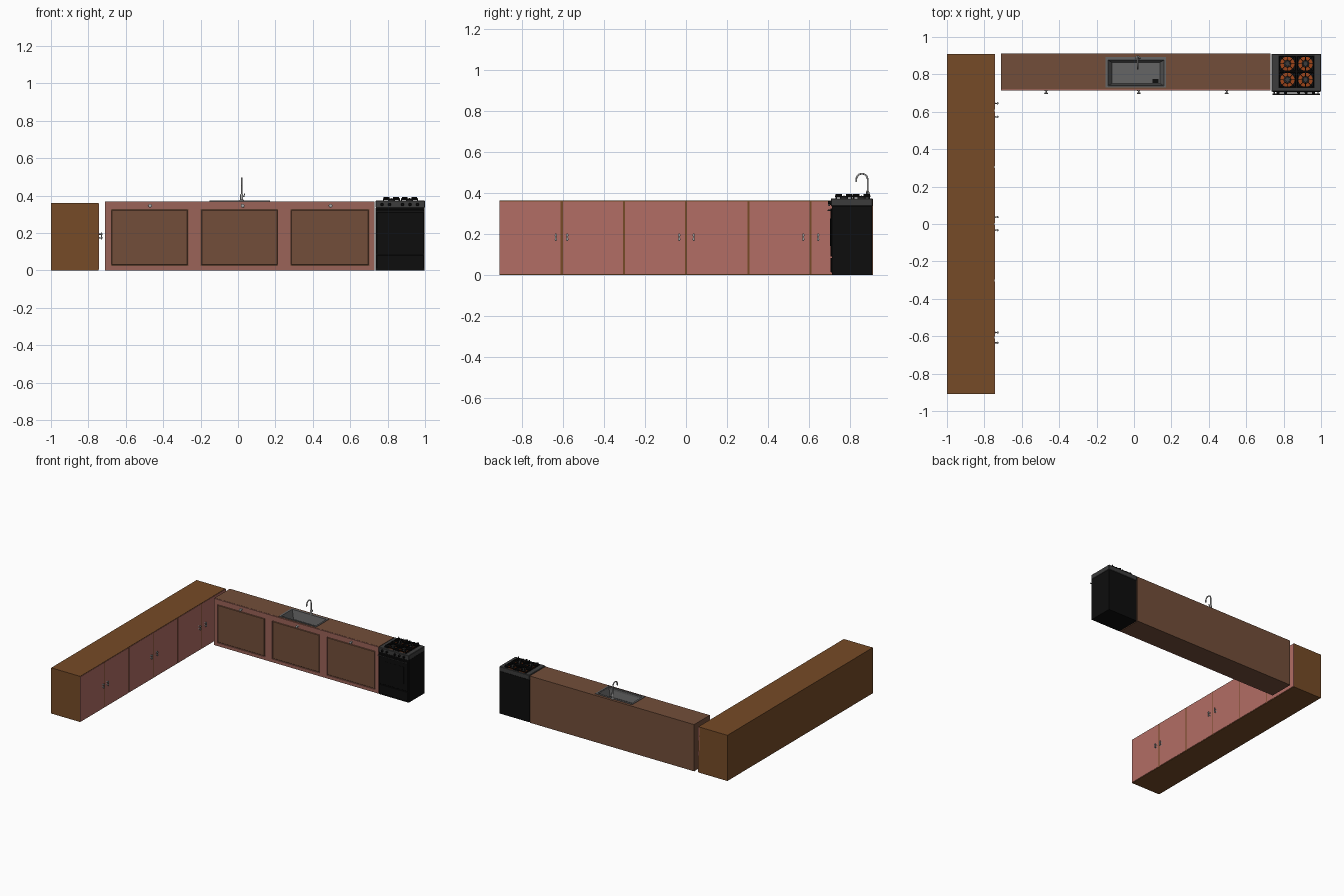
import bpy, bmesh, math
from mathutils import Vector, Matrix

if "Cube" in bpy.data.objects:
    bpy.data.objects.remove(bpy.data.objects["Cube"])


def mat(name, r, g, b):
    m = bpy.data.materials.new(name)
    m.diffuse_color = (r, g, b, 1)
    m.use_nodes = True
    m.node_tree.nodes["Principled BSDF"].inputs["Base Color"].default_value = m.diffuse_color
    return m


WOOD = mat("warm_wood", 0.18, 0.07, 0.02)
WOOD2 = mat("dull_wood", 0.17, 0.076, 0.042)
PINK = mat("door_pink", 0.45, 0.155, 0.13)
PINK2 = mat("frame_pink", 0.33, 0.127, 0.098)
BLACK = mat("black_enamel", 0.004, 0.004, 0.004)
DARK = mat("dark_steel", 0.045, 0.045, 0.045)
STEEL = mat("steel", 0.13, 0.13, 0.13)
CHROME = mat("chrome", 0.4, 0.4, 0.4)
ORANGE = mat("burner_orange", 0.35, 0.06, 0.01)


def finish(name, bm, material, smooth=False):
    bmesh.ops.recalc_face_normals(bm, faces=bm.faces)
    me = bpy.data.meshes.new(name)
    bm.to_mesh(me)
    bm.free()
    ob = bpy.data.objects.new(name, me)
    bpy.context.collection.objects.link(ob)
    me.materials.append(material)
    if smooth:
        activate(ob)
        bpy.ops.object.shade_smooth_by_angle(angle=math.radians(40))
    return ob


def activate(ob):
    bpy.ops.object.select_all(action='DESELECT')
    ob.select_set(True)
    bpy.context.view_layer.objects.active = ob


def add_box(bm, x, y, z, turn=0):
    c = Vector(((x[0] + x[1]) / 2, (y[0] + y[1]) / 2, (z[0] + z[1]) / 2))
    s = (x[1] - x[0], y[1] - y[0], z[1] - z[0])
    bmesh.ops.create_cube(bm, size=1, matrix=Matrix.Translation(c)
                          @ Matrix.Rotation(turn, 4, 'Z') @ Matrix.Diagonal((*s, 1)))


def box(name, x, y, z, material, bevel=0):
    bm = bmesh.new()
    add_box(bm, x, y, z)
    if bevel:
        bmesh.ops.bevel(bm, geom=bm.edges[:], offset=bevel, segments=1, affect='EDGES')
    return finish(name, bm, material)


def lathe(bm, profile, origin, axis, n=16):
    # profile holds (radius, distance along axis)
    rot = Vector((0, 0, 1)).rotation_difference(Vector(axis)).to_matrix()
    rings = [[bm.verts.new(Vector(origin) + rot @ Vector((r * math.cos(a), r * math.sin(a), h)))
              for a in (2 * math.pi * i / n for i in range(n))] for r, h in profile]
    skin(bm, rings)


def skin(bm, rings):
    for a, b in zip(rings, rings[1:]):
        for i in range(len(a)):
            j = (i + 1) % len(a)
            bm.faces.new((a[i], a[j], b[j], b[i]))
    bm.faces.new(rings[0])
    bm.faces.new(rings[-1])


def cut(ob, *boxes):
    bm = bmesh.new()
    for b in boxes:
        add_box(bm, *b)
    cutter = finish("cutter", bm, STEEL)
    mod = ob.modifiers.new("cut", 'BOOLEAN')
    mod.operation, mod.object, mod.solver = 'DIFFERENCE', cutter, 'EXACT'
    activate(ob)
    bpy.ops.object.modifier_apply(modifier=mod.name)
    bpy.data.objects.remove(cutter)


def tube(name, pts, r, material):
    cu = bpy.data.curves.new(name, 'CURVE')
    cu.dimensions, cu.bevel_depth, cu.bevel_resolution = '3D', r, 3
    cu.use_fill_caps = True
    sp = cu.splines.new('POLY')
    sp.points.add(len(pts) - 1)
    for p, q in zip(sp.points, pts):
        p.co = (*q, 1)
    ob = bpy.data.objects.new(name, cu)
    bpy.context.collection.objects.link(ob)
    cu.materials.append(material)
    activate(ob)
    bpy.ops.object.convert(target='MESH')
    bpy.ops.object.shade_smooth_by_angle(angle=math.radians(40))


# Left cabinet run with six doors
box("side_cabinet", (-1, -0.746), (-0.91, 0.91), (0, 0.362), WOOD)
for i in range(6):
    y0 = -0.91 + i * 0.3035
    box("side_door", (-0.755, -0.7435), (y0 + (0.005 if i else 0), y0 + (0.2985 if i < 5 else 0.3025)),
        (0.004, 0.359), PINK)

# Paired door pulls
for y in (-0.635, -0.58, -0.033, 0.037, 0.573, 0.645):
    bm = bmesh.new()
    for z in (0.174, 0.194):
        lathe(bm, [(0.006, 0), (0.006, 0.002), (0.003, 0.004), (0.003, 0.012),
                   (0.006, 0.015), (0.006, 0.018), (0.003, 0.02)], (-0.745, y, z), (1, 0, 0), 12)
    add_box(bm, (-0.732, -0.728), (y - 0.004, y + 0.004), (0.166, 0.202))
    finish("door_pull", bm, CHROME, True)

# Sink cabinet with a hole for the basin
cab = box("sink_cabinet", (-0.71, 0.73), (0.722, 0.912), (0, 0.37), WOOD2)
cut(cab, ((-0.142, 0.162), (0.738, 0.882), (0.29, 0.4)))
panels = [(-0.68, -0.265), (-0.2, 0.215), (0.28, 0.702)]
frame = box("face_frame", (-0.71, 0.73), (0.714, 0.722), (0, 0.369), PINK2)
cut(frame, *[(p, (0.7, 0.73), (0.025, 0.328)) for p in panels])
for x0, x1 in panels:
    box("drawer_panel", (x0 + 0.004, x1 - 0.004), (0.716, 0.724), (0.029, 0.324), WOOD2, 0.003)
for x in (-0.47, 0.025, 0.495):
    bm = bmesh.new()
    lathe(bm, [(0.008, 0), (0.008, 0.002), (0.004, 0.004), (0.004, 0.01),
               (0.01, 0.013), (0.01, 0.017), (0.006, 0.02)], (x, 0.714, 0.346), (0, -1, 0))
    finish("drawer_knob", bm, CHROME, True)

# Sink: rim and sloping basin lofted from rectangles
bm = bmesh.new()
loops = [(-0.137, 0.157, 0.743, 0.877, 0.30), (-0.137, 0.157, 0.743, 0.877, 0.369),
         (-0.152, 0.172, 0.729, 0.892, 0.369), (-0.152, 0.172, 0.729, 0.892, 0.374),
         (-0.138, 0.16, 0.739, 0.876, 0.374), (-0.118, 0.138, 0.752, 0.864, 0.305)]
skin(bm, [[bm.verts.new(v) for v in ((a, c, z), (b, c, z), (b, d, z), (a, d, z))]
          for a, b, c, d, z in loops])
finish("sink_basin", bm, STEEL)
box("sink_drain", (0.1, 0.132), (0.755, 0.775), (0.304, 0.307), BLACK)

# Faucet: base, gooseneck and lever
bm = bmesh.new()
lathe(bm, [(0.012, 0), (0.012, 0.005), (0.008, 0.009), (0.008, 0.035), (0.005, 0.04)],
      (0.02, 0.887, 0.37), (0, 0, 1))
finish("faucet_base", bm, CHROME, True)
neck = [(0.02, 0.887, 0.38)]
neck += [(0.02, 0.859 + 0.028 * math.cos(a), 0.464 + 0.03 * math.sin(a))
         for a in (math.radians(12 * k) for k in range(15))]
tube("faucet_neck", neck + [(0.02, 0.83, 0.455)], 0.0045, CHROME)
tube("faucet_lever", [(0.02, 0.887, 0.392), (0.032, 0.885, 0.396), (0.035, 0.884, 0.412)], 0.003, CHROME)

# Stove body, oven door, drawer and handle
SX = (0.736, 0.998)
box("stove_body", SX, (0.712, 0.908), (0, 0.335), BLACK)
box("oven_door", (0.74, 0.994), (0.705, 0.713), (0.09, 0.325), BLACK, 0.002)
box("oven_window", (0.775, 0.96), (0.7035, 0.706), (0.14, 0.275), BLACK)
box("stove_drawer", (0.74, 0.994), (0.706, 0.713), (0.012, 0.083), BLACK, 0.002)
tube("oven_handle", [(0.75, 0.71, 0.315), (0.75, 0.695, 0.315), (0.984, 0.695, 0.315),
                     (0.984, 0.71, 0.315)], 0.0035, DARK)
tube("oven_handle_bar", [(0.74, 0.695, 0.315), (0.994, 0.695, 0.315)], 0.004, DARK)

# Control panel / cooktop with a shallow well
top = box("cooktop", (0.735, 1.0), (0.708, 0.91), (0.335, 0.374), DARK, 0.003)
cut(top, ((0.773, 0.965), (0.728, 0.9), (0.367, 0.39)))
box("burner_tray", (0.773, 0.965), (0.728, 0.9), (0.366, 0.368), BLACK)
for x in (0.77, 0.81, 0.88, 0.92, 0.96):
    bm = bmesh.new()
    lathe(bm, [(0.009, 0), (0.008, 0.009), (0.006, 0.011)], (x, 0.709, 0.353), (0, -1, 0))
    add_box(bm, (x - 0.0015, x + 0.0015), (0.694, 0.7), (0.346, 0.36))
    finish("stove_knob", bm, BLACK, True)

# Four burners, each with a raised grate
for cx in (0.82, 0.917):
    for cy in (0.771, 0.857):
        bm = bmesh.new()
        lathe(bm, [(0.038, 0), (0.038, 0.003), (0.03, 0.004)], (cx, cy, 0.367), (0, 0, 1), 24)
        finish("burner_ring", bm, ORANGE, True)
        bm = bmesh.new()
        lathe(bm, [(0.02, 0), (0.018, 0.01), (0.013, 0.01), (0.012, 0.014)], (cx, cy, 0.37), (0, 0, 1), 20)
        finish("burner_cap", bm, DARK, True)
        bm = bmesh.new()
        for s in (-1, 1):
            add_box(bm, (cx - 0.045, cx + 0.045), (cy + s * 0.039 - 0.003, cy + s * 0.039 + 0.003), (0.377, 0.384))
            add_box(bm, (cx + s * 0.043 - 0.003, cx + s * 0.043 + 0.003), (cy - 0.041, cy + 0.041), (0.377, 0.384))
            for t in (-1, 1):
                px, py = cx + s * 0.042, cy + t * 0.038
                add_box(bm, (px - 0.003, px + 0.003), (py - 0.003, py + 0.003), (0.367, 0.384))
        # fingers rising towards the middle
        for k in range(8):
            a = k * math.pi / 4
            d = 0.028 if k % 2 == 0 else 0.036
            half = 0.015 if k % 2 == 0 else 0.02
            px, py = cx + d * math.cos(a), cy + d * math.sin(a)
            add_box(bm, (px - half, px + half), (py - 0.002, py + 0.002), (0.38, 0.394 if k % 2 else 0.388), a)
        finish("burner_grate", bm, BLACK)
